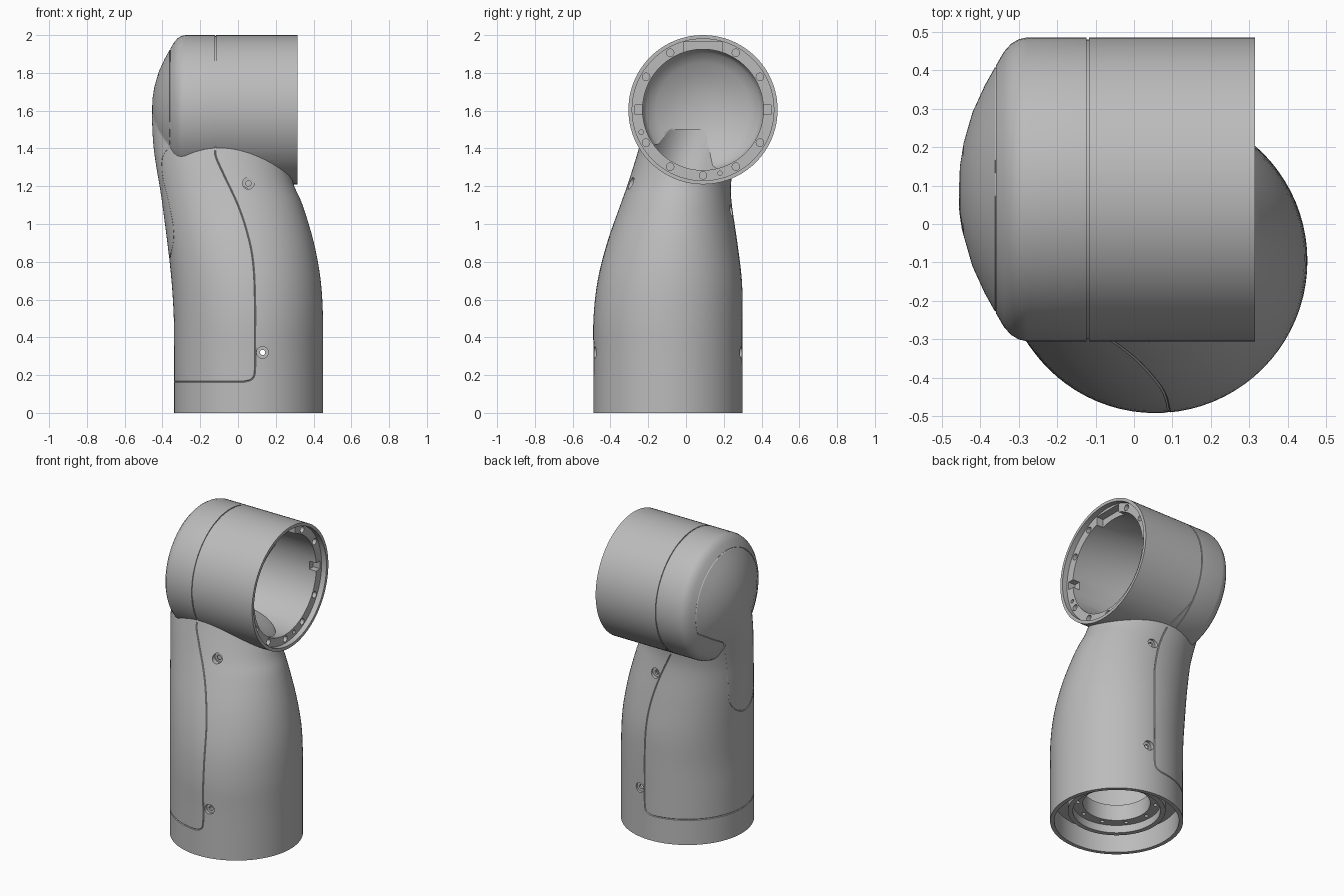
import bpy, bmesh, math
from mathutils import Vector, Matrix
from mathutils.bvhtree import BVHTree

if "Cube" in bpy.data.objects:
    bpy.data.objects.remove(bpy.data.objects["Cube"])

# Main dimensions
BASE = Vector((0.055, -0.095, 0))
HEAD = Vector((0, 0.09, 1.605))
R = 0.395
TO_X = Matrix.Translation(HEAD) @ Matrix.Rotation(math.pi / 2, 4, 'Y')

grey = bpy.data.materials.new("satin grey")
grey.use_nodes = True
grey.diffuse_color = (0.5, 0.5, 0.5, 1)
grey.node_tree.nodes["Principled BSDF"].inputs["Base Color"].default_value = (0.5, 0.5, 0.5, 1)


def finish(name, bm, matrix=Matrix()):
    bmesh.ops.remove_doubles(bm, verts=bm.verts, dist=1e-5)
    bmesh.ops.transform(bm, matrix=matrix, verts=bm.verts)
    bmesh.ops.recalc_face_normals(bm, faces=bm.faces)
    mesh = bpy.data.meshes.new(name)
    bm.to_mesh(mesh)
    bm.free()
    mesh.materials.append(grey)
    obj = bpy.data.objects.new(name, mesh)
    bpy.context.collection.objects.link(obj)
    return obj


def lathe(name, profile, matrix, steps=96):
    """Spin a (radius, height) profile about z."""
    bm = bmesh.new()
    vs = [bm.verts.new((r, 0, h)) for r, h in profile]
    es = [bm.edges.new(p) for p in zip(vs, vs[1:])]
    bmesh.ops.spin(bm, geom=vs + es, cent=(0, 0, 0), axis=(0, 0, 1),
                   angle=2 * math.pi, steps=steps)
    return finish(name, bm, matrix)


def box(name, centre, size):
    bm = bmesh.new()
    bmesh.ops.create_cube(bm, size=1)
    return finish(name, bm, Matrix.Translation(centre) @ Matrix.Diagonal((*size, 1)))


def smooth_points(rows, sub):
    """Catmull-Rom curve through the rows."""
    rows = [Vector(r) for r in rows]
    out = []
    for i in range(len(rows) - 1):
        a, b, c, d = rows[max(i - 1, 0)], rows[i], rows[i + 1], rows[min(i + 2, len(rows) - 1)]
        for k in range(sub):
            t = k / sub
            out.append(0.5 * (2 * b + (c - a) * t + (2 * a - 5 * b + 4 * c - d) * t * t
                              + (3 * b - a - 3 * c + d) * t ** 3))
    return out + [rows[-1]]


def loft(name, stations, shrink, low, high, seg=80):
    """Stack ellipses given by xmin, xmax, ymin, ymax at each height."""
    bm = bmesh.new()
    rings = []
    for (x0, x1, y0, y1), z in stations:
        if low <= z <= high:
            rings.append([bm.verts.new((
                (x0 + x1) / 2 + ((x1 - x0) / 2 - shrink) * math.cos(2 * math.pi * i / seg),
                (y0 + y1) / 2 + ((y1 - y0) / 2 - shrink) * math.sin(2 * math.pi * i / seg), z))
                for i in range(seg)])
    for a, b in zip(rings, rings[1:]):
        for i in range(seg):
            j = (i + 1) % seg
            bm.faces.new((a[i], a[j], b[j], b[i]))
    bm.faces.new(rings[0][::-1])
    bm.faces.new(rings[-1])
    return finish(name, bm)


def combine(body, other, operation='DIFFERENCE', self_cut=False):
    mod = body.modifiers.new("combine", 'BOOLEAN')
    mod.operation, mod.object, mod.solver = operation, other, 'EXACT'
    mod.use_self = self_cut
    bpy.context.view_layer.objects.active = body
    bpy.ops.object.modifier_apply(modifier=mod.name)
    bpy.data.objects.remove(other)


def seam(name, points, cyclic):
    """Thin tube along points, used to carve a parting line."""
    curve = bpy.data.curves.new(name, 'CURVE')
    curve.dimensions = '3D'
    curve.bevel_depth, curve.bevel_resolution = 0.004, 0
    curve.use_fill_caps = True
    line = curve.splines.new('POLY')
    line.points.add(len(points) - 1)
    for p, co in zip(line.points, points):
        p.co = (*co, 1)
    line.use_cyclic_u = cyclic
    tmp = bpy.data.objects.new(name, curve)
    bpy.context.collection.objects.link(tmp)
    bpy.context.view_layer.update()
    bm = bmesh.new()
    bm.from_mesh(tmp.to_mesh())
    bpy.data.objects.remove(tmp)
    return finish(name, bm)


# Upright arm: round base leaning into the elbow
sections = [(0.0, -0.34, 0.45, -0.49, 0.30), (0.3, -0.34, 0.45, -0.49, 0.30),
            (0.5, -0.34, 0.45, -0.49, 0.30), (0.7, -0.352, 0.438, -0.468, 0.296),
            (0.9, -0.374, 0.402, -0.418, 0.272), (1.1, -0.40, 0.342, -0.348, 0.243),
            (1.2, -0.415, 0.298, -0.312, 0.238), (1.3, -0.432, 0.27, -0.28, 0.25),
            (1.4, -0.446, 0.25, -0.25, 0.27), (1.5, -0.453, 0.22, -0.225, 0.30),
            (1.6, -0.45, 0.18, -0.19, 0.32), (1.75, -0.40, 0.1, -0.12, 0.28)]
stations = [((v[1], v[2], v[3], v[4]), v[0])
            for v in smooth_points([Vector(s) for s in sections], 4)]
body = loft("arm_housing", stations, 0, -1, 2)

# Elbow head: horizontal barrel with a domed end and a ring groove
dome = [(0, -0.455), (0.06, -0.4525), (0.12, -0.443), (0.2, -0.42), (0.27, -0.388),
        (0.32, -0.36), (0.358, -0.338), (0.378, -0.32), (0.39, -0.3), (R, -0.278)]
groove = [(R, -0.123), (R - 0.006, -0.123), (R - 0.006, -0.117), (R, -0.117)]
combine(body, lathe("head", dome + groove + [(R, 0.315), (0, 0.315)], TO_X), 'UNION')

bm = bmesh.new()
bm.from_mesh(body.data)
surface = BVHTree.FromBMesh(bm)
bm.free()


def hit(x, z, side):
    return surface.ray_cast(Vector((x, 3 * side, z)), Vector((0, -side, 0)))[0]


# Parting line: down the front, round the base, up the back
path = smooth_points([(-0.12, 1.39), (-0.115, 1.35), (-0.07, 1.25), (0, 1.1), (0.05, 0.95),
                      (0.08, 0.8), (0.09, 0.6), (0.09, 0.4), (0.09, 0.23), (0.075, 0.18),
                      (0.03, 0.165)], 4)
front = [hit(x, z, -1) for x, z in path]
back = [hit(x, z, 1) for x, z in path]
arc = [BASE + Vector((R * math.cos(a), R * math.sin(a), 0.165))
       for a in (math.radians(d) for d in range(262, 95, -4))]
parting = seam("parting_cutter", front + arc + back[::-1], False)

# Cover outline: round on the dome with a tongue running down the arm
outline = [(HEAD.y + 0.32 * math.cos(math.radians(d)), HEAD.z + 0.32 * math.sin(math.radians(d)))
           for d in range(-20, 201, 10)]
outline += [(-0.17, 1.42), (-0.125, 1.35), (-0.13, 1.25), (-0.19, 1.08), (-0.22, 0.95),
            (-0.185, 0.86), (-0.09, 0.815), (0.01, 0.86), (0.06, 0.95), (0.08, 1.08),
            (0.12, 1.25), (0.16, 1.35), (0.27, 1.42), outline[0]]
loop = [surface.ray_cast(Vector((-3, y, z)), Vector((1, 0, 0)))[0]
        for y, z in smooth_points(outline, 3)[:-1]]
cover = seam("cover_cutter", loop, True)

# Screw sites, front and back
screws = [(hit(x, z, s), s) for x, z, s in
          ((0.055, 1.215, -1), (0.13, 0.32, -1), (0.055, 1.07, 1), (0.13, 0.32, 1))]

# Hollow the arm, the base socket and the barrel
combine(body, loft("arm_cavity", stations, 0.03, 0.2, 1.5))
combine(body, lathe("base_socket", [
    (0, -0.1), (0.37, -0.1), (0.37, 0.14), (0.29, 0.14), (0.29, 0.07), (0.26, 0.07),
    (0.26, 0.12), (0.2, 0.12), (0.2, 0.25), (0, 0.25)], Matrix.Translation(BASE)))
combine(body, lathe("barrel_bore", [
    (0, 0.4), (0.375, 0.4), (0.375, 0.28), (0.32, 0.28), (0.32, -0.29), (0.3, -0.325),
    (0.25, -0.355), (0.18, -0.388), (0.1, -0.412), (0, -0.42)], TO_X))

# Carve the seams
combine(body, parting, self_cut=True)
combine(body, cover, self_cut=True)

# Countersunk screw holes
for spot, side in screws:
    turn = Matrix.Rotation(-side * math.pi / 2, 4, 'X')
    combine(body, lathe("screw_cutter", [
        (0, 0.06), (0.031, 0.06), (0.031, -0.018), (0.014, -0.018), (0.014, -0.07), (0, -0.07)],
        Matrix.Translation(spot) @ turn, 24))


def drill(spot, radius, depth, turn):
    combine(body, lathe("drill", [(0, depth), (radius, depth), (radius, -depth), (0, -depth)],
                        Matrix.Translation(spot) @ turn, 16))


# Bolt holes and small pins in the barrel ledge
SIDE = Matrix.Rotation(math.pi / 2, 4, 'Y')
bolts = [(d, 0.348, 0.02) for d in range(0, 360, 30) if d not in (0, 90, 180)]
for deg, dist, radius in bolts + [(200, 0.348, 0.012), (285, 0.348, 0.012)]:
    a = math.radians(deg)
    drill(HEAD + Vector((0.28, dist * math.cos(a), dist * math.sin(a))), radius, 0.04, SIDE)

# Notches in the barrel ledge
combine(body, box("top_notch", HEAD + Vector((0.27, 0, 0.32)), (0.08, 0.2, 0.076)))
for s in (-1, 1):
    combine(body, box("side_notch", HEAD + Vector((0.27, s * 0.325, 0)), (0.08, 0.07, 0.052)))

# Bolt circle in the base flange
for i in range(10):
    a = math.radians(36 * i)
    drill(BASE + Vector((0.23 * math.cos(a), 0.23 * math.sin(a), 0.12)), 0.012, 0.03, Matrix())

# Smooth shading with crisp edges
bpy.ops.object.select_all(action='DESELECT')
body.select_set(True)
bpy.context.view_layer.objects.active = body
bpy.ops.object.shade_smooth_by_angle(angle=math.radians(30))
